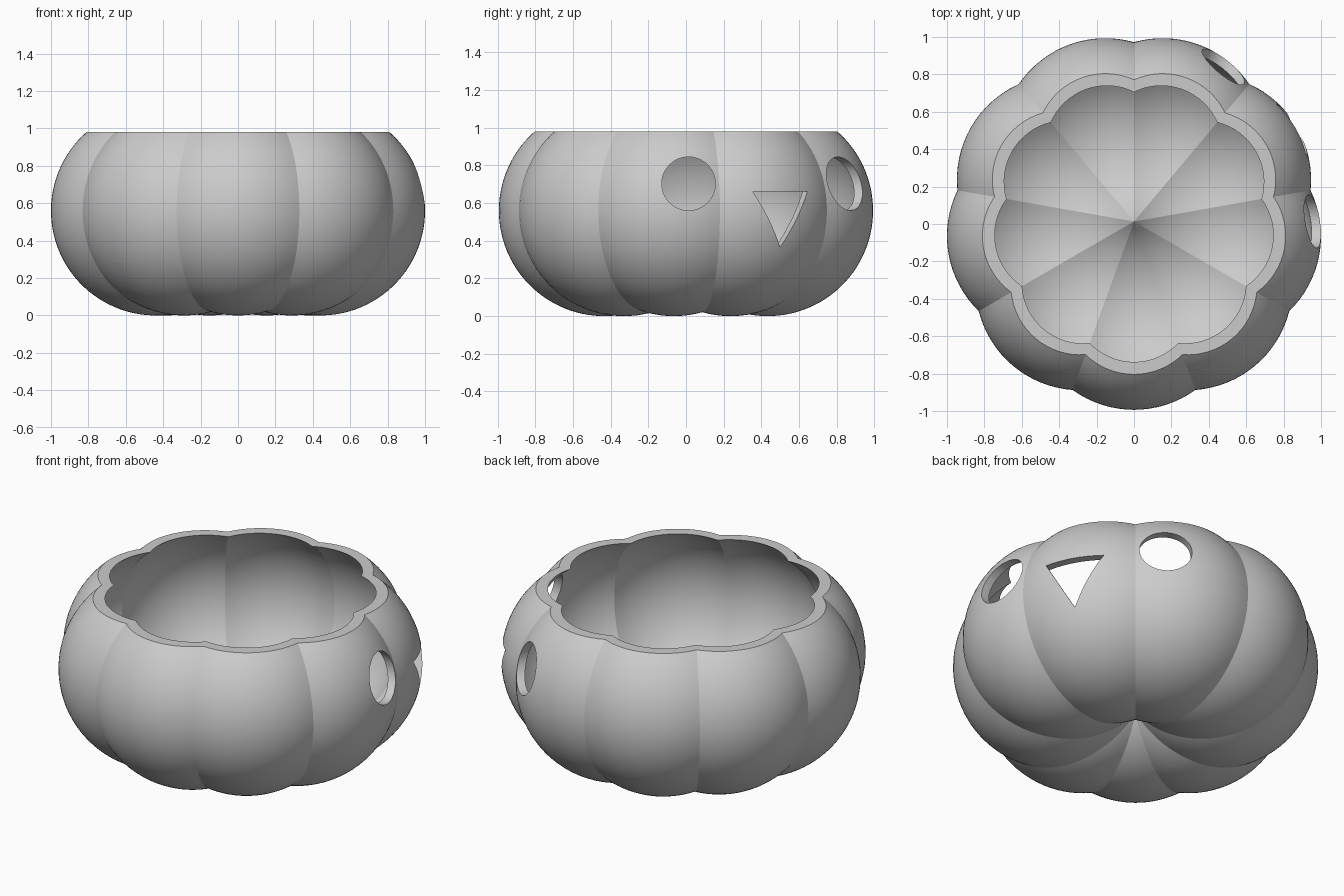
import bpy, bmesh
from math import radians, sin, cos, sqrt, asin, atan2, pi
from mathutils import Matrix, Vector

cube = bpy.data.objects.get("Cube")
if cube:
    bpy.data.objects.remove(cube, do_unlink=True)

LOBES = 9          # ribs around the bowl
BALL = 0.56        # radius of each rib's ball, also its centre height
REACH = 0.447      # distance of each ball from the axis
RIM = 0.98         # height of the open top
INNER = 0.95       # scale of the hollow
SHIFT = 0.0135     # axis position in y
PER_LOBE, STEPS = 16, 56

grey = bpy.data.materials.new("plain_grey")
grey.use_nodes = True
GREY = (0.6, 0.6, 0.6, 1)
grey.diffuse_color = GREY
grey.node_tree.nodes["Principled BSDF"].inputs["Base Color"].default_value = GREY


def make_object(name, bm):
    bmesh.ops.recalc_face_normals(bm, faces=bm.faces)
    mesh = bpy.data.meshes.new(name)
    bm.to_mesh(mesh)
    bm.free()
    mesh.materials.append(grey)
    obj = bpy.data.objects.new(name, mesh)
    bpy.context.collection.objects.link(obj)
    return obj


def shell(bm, scale):
    """Skin of the ribbed bowl from its bottom dimple up to the rim; returns the rim loop."""
    ball, reach = BALL * scale, REACH * scale
    dip = sqrt(ball ** 2 - reach ** 2)
    apex = bm.verts.new((0, SHIFT, BALL - dip))
    columns = []
    for i in range(LOBES * PER_LOBE):
        lobe, k = divmod(i, PER_LOBE)
        off = (k / PER_LOBE - 0.5) * 2 * pi / LOBES
        turn = -pi / 2 + lobe * 2 * pi / LOBES + off
        mid, rad = reach * cos(off), sqrt(ball ** 2 - (reach * sin(off)) ** 2)
        start, end = atan2(-dip, -mid), asin((RIM - BALL) / rad)
        column = []
        for j in range(1, STEPS + 1):
            a = start + (end - start) * j / STEPS
            r = mid + rad * cos(a)
            column.append(bm.verts.new((r * cos(turn), SHIFT + r * sin(turn), BALL + rad * sin(a))))
        columns.append(column)
    for i, a in enumerate(columns):
        b = columns[(i + 1) % len(columns)]
        bm.faces.new((apex, a[0], b[0]))
        for j in range(STEPS - 1):
            bm.faces.new((a[j], a[j + 1], b[j + 1], b[j]))
    return [c[-1] for c in columns]


# Hollow ribbed bowl with a flat rim
bm = bmesh.new()
outer, inner = shell(bm, 1), shell(bm, INNER)
for i in range(len(outer)):
    n = (i + 1) % len(outer)
    bm.faces.new((outer[i], outer[n], inner[n], inner[i]))
bowl = make_object("pumpkin_bowl", bm)


def cut(name, outline, degrees):
    """Push an outline (sideways, height) outward through the wall in one direction."""
    bm = bmesh.new()
    face = bm.faces.new([bm.verts.new((0.6, s, z)) for s, z in outline])
    out = bmesh.ops.extrude_face_region(bm, geom=[face])["geom"]
    moved = [v for v in out if isinstance(v, bmesh.types.BMVert)]
    bmesh.ops.translate(bm, verts=moved, vec=Vector((0.6, 0, 0)))
    bm.transform(Matrix.Translation((0, SHIFT, 0)) @ Matrix.Rotation(radians(degrees), 4, "Z"))
    cutter = make_object(name, bm)
    cutter.hide_render = True
    mod = bowl.modifiers.new(name, "BOOLEAN")
    mod.operation, mod.solver, mod.object = "DIFFERENCE", "EXACT", cutter
    bpy.ops.object.modifier_apply(modifier=name)
    bpy.data.objects.remove(cutter, do_unlink=True)


bpy.ops.object.select_all(action="DESELECT")
bowl.select_set(True)
bpy.context.view_layer.objects.active = bowl

# Round eyes, triangular nose and a small slot behind
eye = [(0.142 * cos(t * pi / 32), 0.703 + 0.142 * sin(t * pi / 32)) for t in range(64)]
cut("eye_hole_first", eye, 0)
cut("eye_hole_second", eye, 60)
cut("nose_hole", [(-0.168, 0.662), (0.168, 0.662), (0, 0.365)], 30)
cut("rear_slot", [(-0.088, 0.28), (0.088, 0.28), (0.088, 0.395), (-0.088, 0.395)], 230)

bpy.ops.object.shade_smooth_by_angle(angle=radians(22))
